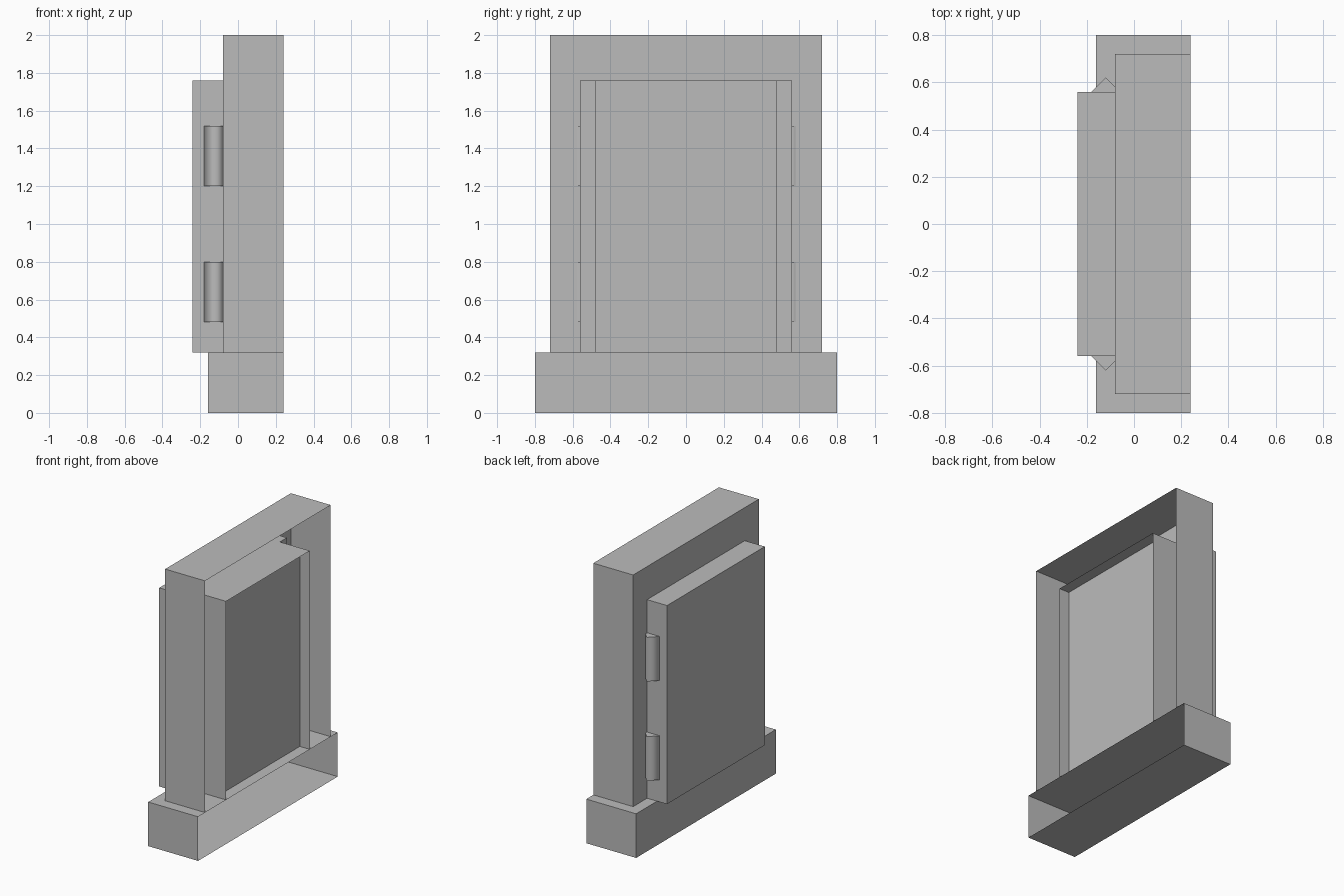
import bpy
import bmesh

cube = bpy.data.objects.get("Cube")
if cube:
    bpy.data.objects.remove(cube, do_unlink=True)

grey = bpy.data.materials.new("plain_grey")
grey.use_nodes = True
shade = (0.5, 0.5, 0.5, 1)
grey.diffuse_color = shade
grey.node_tree.nodes["Principled BSDF"].inputs["Base Color"].default_value = shade


def finish(name, bm):
    mesh = bpy.data.meshes.new(name)
    bm.to_mesh(mesh)
    bm.free()
    mesh.materials.append(grey)
    obj = bpy.data.objects.new(name, mesh)
    bpy.context.collection.objects.link(obj)
    return obj


def box(name, x, half_y, z, open_side=False):
    """Box from x and z ranges, centred on y, optionally without its +x wall."""
    bm = bmesh.new()
    bmesh.ops.create_cube(bm, size=1)
    for v in bm.verts:
        v.co = (x[v.co.x > 0], half_y if v.co.y > 0 else -half_y, z[v.co.z > 0])
    if open_side:
        bm.normal_update()
        wall = [f for f in bm.faces if f.normal.x > 0.9]
        bmesh.ops.delete(bm, geom=wall, context='FACES')
    return finish(name, bm)


BASE_TOP, DOOR_TOP, BACK = 0.32, 1.76, 0.24

# Hollow plinth and surround, both open on the mounting side
box("base", (-0.16, BACK), 0.8, (0, BASE_TOP), True)
box("surround", (-0.08, BACK), 0.72, (BASE_TOP, 2), True)

# Door slab, with the open inner lining and its recessed panel behind it
box("door", (-0.24, 0), 0.56, (BASE_TOP, DOOR_TOP))
box("inner_lining", (0, BACK), 0.48, (BASE_TOP, DOOR_TOP), True)
box("recessed_panel", (0, 0.16), 0.48, (BASE_TOP, DOOR_TOP))

# Four-sided hinge pins with softened sides, two on each edge of the door
for side, y in (("left", 0.56), ("right", -0.56)):
    for level, z in (("lower", 0.64), ("upper", 1.36)):
        bm = bmesh.new()
        bmesh.ops.create_cone(bm, cap_ends=True, segments=4,
                              radius1=0.06, radius2=0.06, depth=0.32)
        bm.normal_update()
        for f in bm.faces:
            f.smooth = abs(f.normal.z) < 0.5
        for e in bm.edges:
            e.smooth = all(f.smooth for f in e.link_faces)
        hinge = finish(f"{level}_hinge_{side}", bm)
        hinge.location = (-0.12, y, z)
